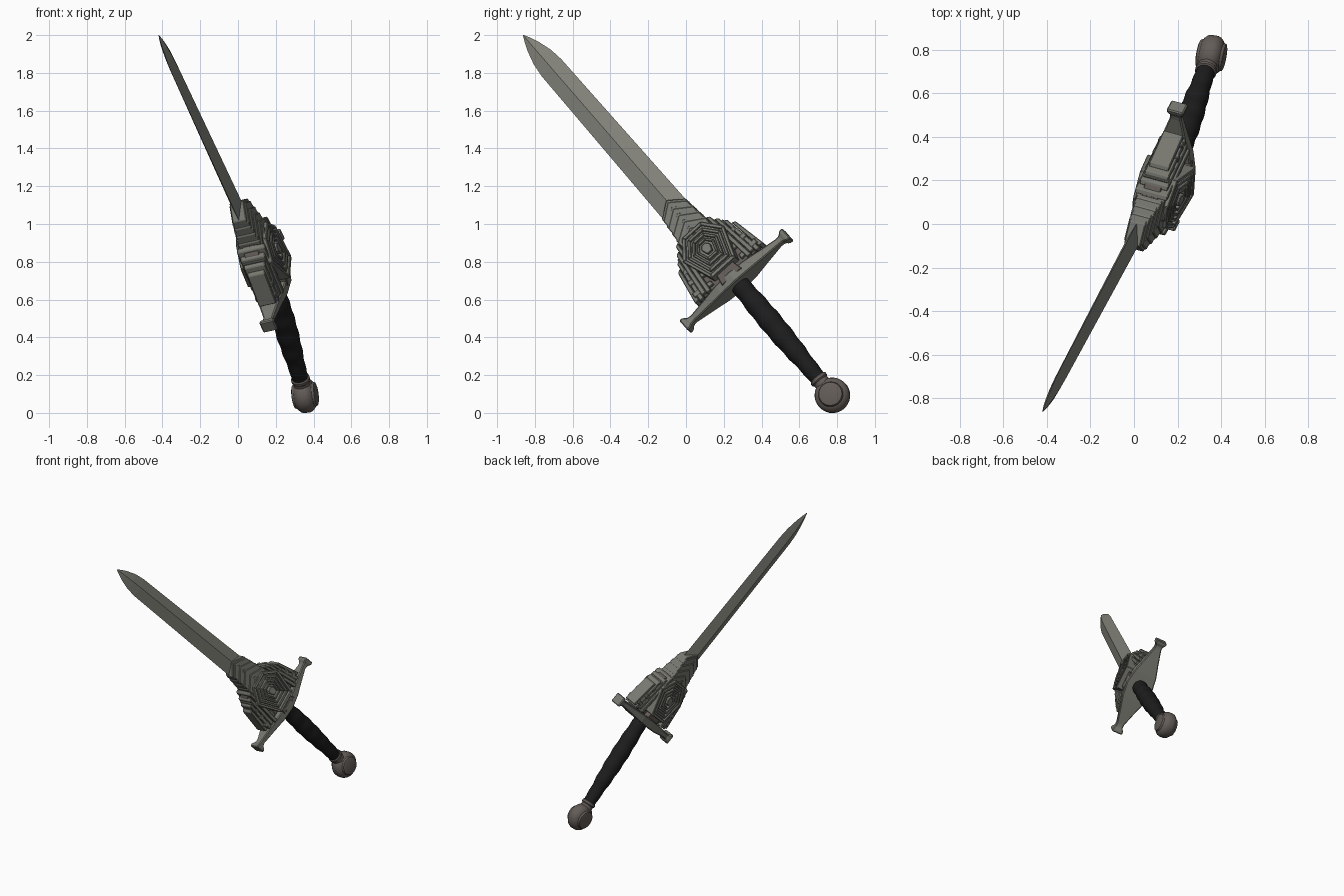
import bpy, bmesh, math
from mathutils import Vector, Matrix

if "Cube" in bpy.data.objects:
    bpy.data.objects.remove(bpy.data.objects["Cube"])

def material(name, rgb):
    m = bpy.data.materials.new(name)
    m.diffuse_color = (*rgb, 1)
    m.use_nodes = True
    m.node_tree.nodes["Principled BSDF"].inputs["Base Color"].default_value = m.diffuse_color
    return m

STEEL = material("steel", (0.22, 0.22, 0.19))
ORNAMENT = material("ornament grey", (0.19, 0.19, 0.165))
BROWN = material("brown metal", (0.125, 0.107, 0.097))
BLACK = material("black leather", (0.012, 0.012, 0.012))

# Frames: local x = flat side, y = along the guard, z = towards the tip
O = Vector((0.18, 0.267, 0.70))
TIP = Vector((-0.42, -0.862, 2.0))
POMMEL = Vector((0.355, 0.775, 0.093))

def frame(axis):
    z = axis.normalized()
    y = Vector((0.057, 0.754, 0.654))
    y = (y - z * y.dot(z)).normalized()
    x = y.cross(z)
    m = Matrix((x, y, z)).transposed().to_4x4()
    m.translation = O
    return m

BLADE = frame(TIP - O)
GRIP = frame(O - POMMEL)
LEN = (TIP - O).length
GLEN = (POMMEL - O).length

def finish(name, bm, frm, mat, bevel=0, smooth=None):
    bmesh.ops.recalc_face_normals(bm, faces=bm.faces)
    me = bpy.data.meshes.new(name)
    bm.to_mesh(me)
    bm.free()
    me.transform(frm)
    me.materials.append(mat)
    ob = bpy.data.objects.new(name, me)
    bpy.context.collection.objects.link(ob)
    if smooth:
        me.shade_smooth()
        me.set_sharp_from_angle(angle=math.radians(smooth))
    if bevel:
        b = ob.modifiers.new("bevel", 'BEVEL')
        b.width = bevel
        b.segments = 1
        b.limit_method = 'ANGLE'
    return ob

def loft(bm, sections):
    rings = [[bm.verts.new(p) for p in s] for s in sections]
    n = len(rings[0])
    for a, b in zip(rings, rings[1:]):
        for i in range(n):
            j = (i + 1) % n
            bm.faces.new((a[i], a[j], b[j], b[i]))
    bm.faces.new(rings[0])
    bm.faces.new(rings[-1])

def prism(bm, pts, height):
    """Plate standing out of both flat sides; pts are (across, along)."""
    h = height if callable(height) else (lambda g, s: height)
    loft(bm, [[(-0.85 * h(g, s), g, s) for g, s in pts],
              [(h(g, s), g, s) for g, s in pts]])

# Blade: diamond section with a curved point
bm = bmesh.new()
profile = [(0.3, 0.08, 0.034), (0.55, 0.08, 0.032), (1.1, 0.074, 0.028),
           (1.58, 0.069, 0.024), (1.66, 0.06, 0.021), (1.74, 0.038, 0.015),
           (1.79, 0.018, 0.008), (LEN, 0.002, 0.001)]
loft(bm, [[(t, 0, s), (0, w, s), (-t, 0, s), (0, -w, s)] for s, w, t in profile])
finish("blade", bm, BLADE, STEEL)

# Stepped chevron collar where the blade leaves the hilt
bm = bmesh.new()
for k in range(5):
    a, w, h = 0.585 - 0.05 * k, 0.084 + 0.005 * k, 0.042 + 0.008 * k
    for d, dh in ((0, 0), (0.018, 0.008)):
        top = a - d
        prism(bm, [(0, top), (w, top - 0.065), (w, top - 0.11),
                   (0, top - 0.04), (-w, top - 0.11), (-w, top - 0.065)], h + dh)
prism(bm, [(0, 0.56), (0.08, 0.5), (0.09, 0.28), (-0.09, 0.28), (-0.08, 0.5)], 0.04)
finish("chevron_collar", bm, BLADE, ORNAMENT, 0.004)

# Body plate between collar and guard
bm = bmesh.new()
prism(bm, [(-0.09, 0.36), (0.09, 0.36), (0.14, 0.31), (0.185, 0.03),
           (-0.185, 0.03), (-0.14, 0.31)], 0.045)
prism(bm, [(-0.05, 0.1), (0.05, 0.1), (0.07, 0), (-0.07, 0)], 0.095)
finish("hilt_body", bm, BLADE, BROWN, 0.004)

# Six-sided boss made of nested ridges, lower towards the blade
HEX = [(0.065, 0.35), (0.145, 0.245), (0.085, 0.06),
       (-0.085, 0.06), (-0.145, 0.245), (-0.065, 0.35)]
CENTRE = (0, 0.21)

def scaled(f):
    return [(g * f, CENTRE[1] + (s - CENTRE[1]) * f) for g, s in HEX]

def boss_height(h):
    return lambda g, s: h * (1.1 - 1.0 * s - 0.7 * abs(g))

bm = bmesh.new()
prism(bm, scaled(1.0), boss_height(0.108))
for outer, inner, h in ((1.0, 0.86, 0.13), (0.78, 0.66, 0.127),
                        (0.58, 0.47, 0.128), (0.4, 0.3, 0.125)):
    A, B = scaled(outer), scaled(inner)
    for i in range(6):
        j = (i + 1) % 6
        prism(bm, [A[i], A[j], B[j], B[i]], boss_height(h))
prism(bm, scaled(0.2), boss_height(0.13))
finish("hexagon_boss", bm, BLADE, ORNAMENT, 0.003)

# Layered slats and cross blocks on both sides of the boss
bm = bmesh.new()
for side in (1, -1):
    for k in range(4):
        g, top, low = 0.1 + 0.028 * k, 0.35 - 0.035 * k, 0.03 + 0.012 * (k % 2)
        h = 0.085 - 0.011 * k
        prism(bm, [(side * g, top), (side * (g + 0.022), top - 0.012),
                   (side * (g + 0.058), low), (side * (g + 0.03), low)], h)
    for k in range(4):
        s, g = 0.05 + 0.065 * k, 0.222 - 0.02 * k
        prism(bm, [(side * 0.1, s), (side * g, s + 0.012),
                   (side * g, s + 0.042), (side * 0.1, s + 0.028)], 0.064 + 0.004 * (k % 2))
finish("side_slats", bm, BLADE, ORNAMENT, 0.004)

# Cross guard: wide in the middle, thin arms, flared ends
bm = bmesh.new()
half = [(0.0, 0.1, 0.032), (0.1, 0.085, 0.03), (0.2, 0.055, 0.024), (0.3, 0.028, 0.018),
        (0.325, 0.028, 0.02), (0.343, 0.04, 0.034), (0.366, 0.04, 0.037)]
full = [(-g, w, t) for g, w, t in reversed(half[1:])] + half
loft(bm, [[(w, g, t), (-w, g, t), (-w, g, -t), (w, g, -t)] for g, w, t in full])
finish("cross_guard", bm, BLADE, ORNAMENT, 0.006)

# Grip: swelling handle with wrapped ridges
def circle(r, s, n=24):
    return [(r * math.cos(2 * math.pi * i / n), r * math.sin(2 * math.pi * i / n), s)
            for i in range(n)]

bm = bmesh.new()
rings, steps = [], 72
for i in range(steps + 1):
    t = i / steps
    r = 0.05 + 0.013 * math.sin(math.pi * min(1, t * 1.15)) - 0.006 * t
    rings.append(circle(r + 0.002 * math.sin(t * 24 * math.pi / 2), -0.02 - t * 0.69))
loft(bm, rings)
finish("grip", bm, GRIP, BLACK, smooth=40)

# Collar between grip and pommel
bm = bmesh.new()
loft(bm, [circle(r, -s) for s, r in ((0.685, 0.044), (0.69, 0.05), (0.705, 0.05),
                                     (0.712, 0.043), (0.76, 0.045))])
finish("pommel_collar", bm, GRIP, BROWN, smooth=40)

# Pommel: thick round disc with raised faces
bm = bmesh.new()
disc = [(0.064, 0.05), (0.06, 0.062), (0.048, 0.067), (0.044, 0.074), (0.03, 0.088), (0.015, 0.093)]
disc = disc + [(-x, r) for x, r in reversed(disc)]
loft(bm, [[(x, a, b - GLEN) for a, b, _ in circle(r, 0, 40)] for x, r in disc])
finish("pommel", bm, GRIP, BROWN, smooth=35)
